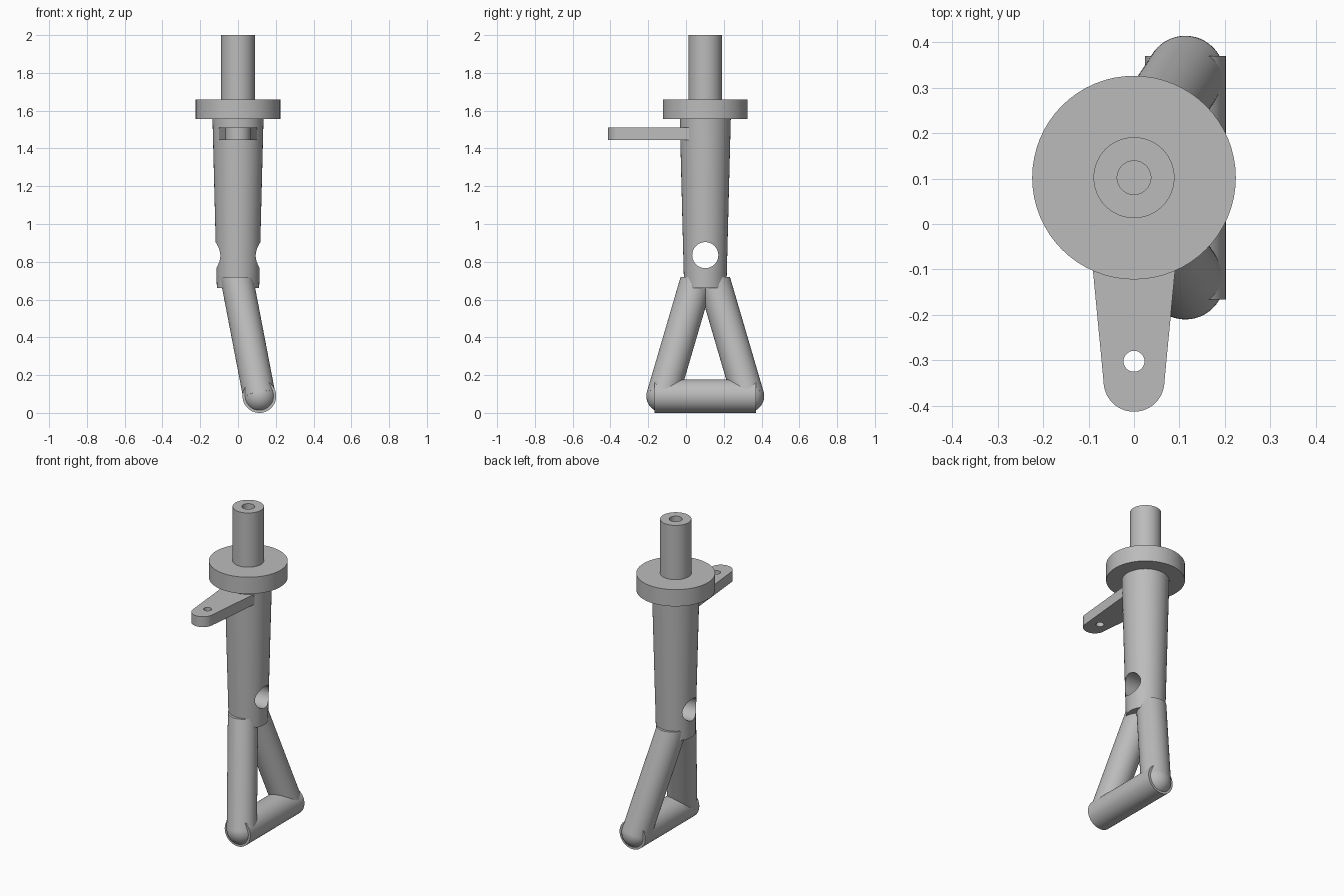
import bpy, bmesh
from math import pi, cos, sin, radians
from mathutils import Vector, Matrix

cube = bpy.data.objects.get("Cube")
if cube:
    bpy.data.objects.remove(cube, do_unlink=True)

grey = bpy.data.materials.new("plain grey")
grey.use_nodes = True
colour = (0.5, 0.5, 0.5, 1)
grey.diffuse_color = colour
grey.node_tree.nodes["Principled BSDF"].inputs["Base Color"].default_value = colour

AXIS_Y = 0.102
SIDES = 64


def finish(name, bm):
    bmesh.ops.recalc_face_normals(bm, faces=bm.faces)
    mesh = bpy.data.meshes.new(name)
    bm.to_mesh(mesh)
    bm.free()
    mesh.materials.append(grey)
    obj = bpy.data.objects.new(name, mesh)
    bpy.context.collection.objects.link(obj)
    return obj


def smooth(obj):
    bpy.ops.object.select_all(action="DESELECT")
    bpy.context.view_layer.objects.active = obj
    obj.select_set(True)
    bpy.ops.object.shade_smooth_by_angle(angle=radians(35))


def lathe(name, profile):
    """Spin a radius/height outline about the upright axis."""
    bm = bmesh.new()
    verts = [bm.verts.new((r, AXIS_Y, z)) for r, z in profile]
    edges = [bm.edges.new(pair) for pair in zip(verts, verts[1:])]
    bmesh.ops.spin(bm, geom=verts + edges, cent=(0, AXIS_Y, 0), axis=(0, 0, 1),
                   angle=2 * pi, steps=SIDES)
    bmesh.ops.remove_doubles(bm, verts=bm.verts, dist=1e-5)
    return finish(name, bm)


def rod(bm, start, end, radius):
    start, end = Vector(start), Vector(end)
    d = end - start
    turn = d.to_track_quat("Z", "Y").to_matrix().to_4x4()
    bmesh.ops.create_cone(bm, cap_ends=True, segments=SIDES, radius1=radius, radius2=radius,
                          depth=d.length, matrix=Matrix.Translation((start + end) / 2) @ turn)


def drill(obj, start, end, radius):
    """Cut a round hole and discard the cutter."""
    bm = bmesh.new()
    rod(bm, start, end, radius)
    cutter = finish("hole_cutter", bm)
    cutter.hide_render = True
    mod = obj.modifiers.new("hole", "BOOLEAN")
    mod.operation, mod.solver, mod.object = "DIFFERENCE", "EXACT", cutter
    bpy.context.view_layer.objects.active = obj
    bpy.ops.object.modifier_apply(modifier=mod.name)
    bpy.data.objects.remove(cutter, do_unlink=True)


# Tapered body with flange and bored spindle
body = lathe("body", [(0, 0.66), (0.112, 0.66), (0.135, 1.555), (0.224, 1.555),
                      (0.224, 1.66), (0.089, 1.66), (0.089, 2.0), (0.037, 2.0),
                      (0.037, 1.7), (0, 1.7)])
drill(body, (-0.3, AXIS_Y, 0.835), (0.3, AXIS_Y, 0.835), 0.069)
smooth(body)

# Lever arm with rounded tip
bm = bmesh.new()
tip = [(0.067 * cos(a), -0.346 + 0.067 * sin(a))
       for a in (pi + pi * i / 24 for i in range(25))]
outline = [(-0.103, 0.03)] + tip + [(0.103, 0.03)]
face = bm.faces.new([bm.verts.new((x, y, 1.445)) for x, y in outline])
extruded = bmesh.ops.extrude_face_region(bm, geom=[face])
bmesh.ops.translate(bm, vec=(0, 0, 0.065),
                    verts=[g for g in extruded["geom"] if isinstance(g, bmesh.types.BMVert)])
arm = finish("lever_arm", bm)
drill(arm, (0, -0.302, 1.4), (0, -0.302, 1.6), 0.023)
smooth(arm)

# Two slanted legs with ball ends, cut level at the top
for side, name in ((-1, "front_leg"), (1, "back_leg")):
    foot = Vector((0.113, AXIS_Y + side * 0.226, 0.089))
    top = Vector((-0.008, AXIS_Y + side * 0.041, 0.72))
    bm = bmesh.new()
    rod(bm, foot, foot + (top - foot) * 1.2, 0.086)
    cut = bmesh.ops.bisect_plane(bm, geom=bm.verts[:] + bm.edges[:] + bm.faces[:],
                                 plane_co=top, plane_no=(0, 0, 1), clear_outer=True)
    rim = [g for g in cut["geom_cut"] if isinstance(g, bmesh.types.BMEdge)]
    bmesh.ops.contextual_create(bm, geom=rim)
    smooth(finish(name, bm))
    bm = bmesh.new()
    bmesh.ops.create_uvsphere(bm, u_segments=48, v_segments=24, radius=0.086,
                              matrix=Matrix.Translation(foot))
    smooth(finish(name + "_ball", bm))

# Horizontal foot bar
bm = bmesh.new()
rod(bm, (0.113, AXIS_Y - 0.268, 0.089), (0.113, AXIS_Y + 0.268, 0.089), 0.089)
smooth(finish("foot_bar", bm))
